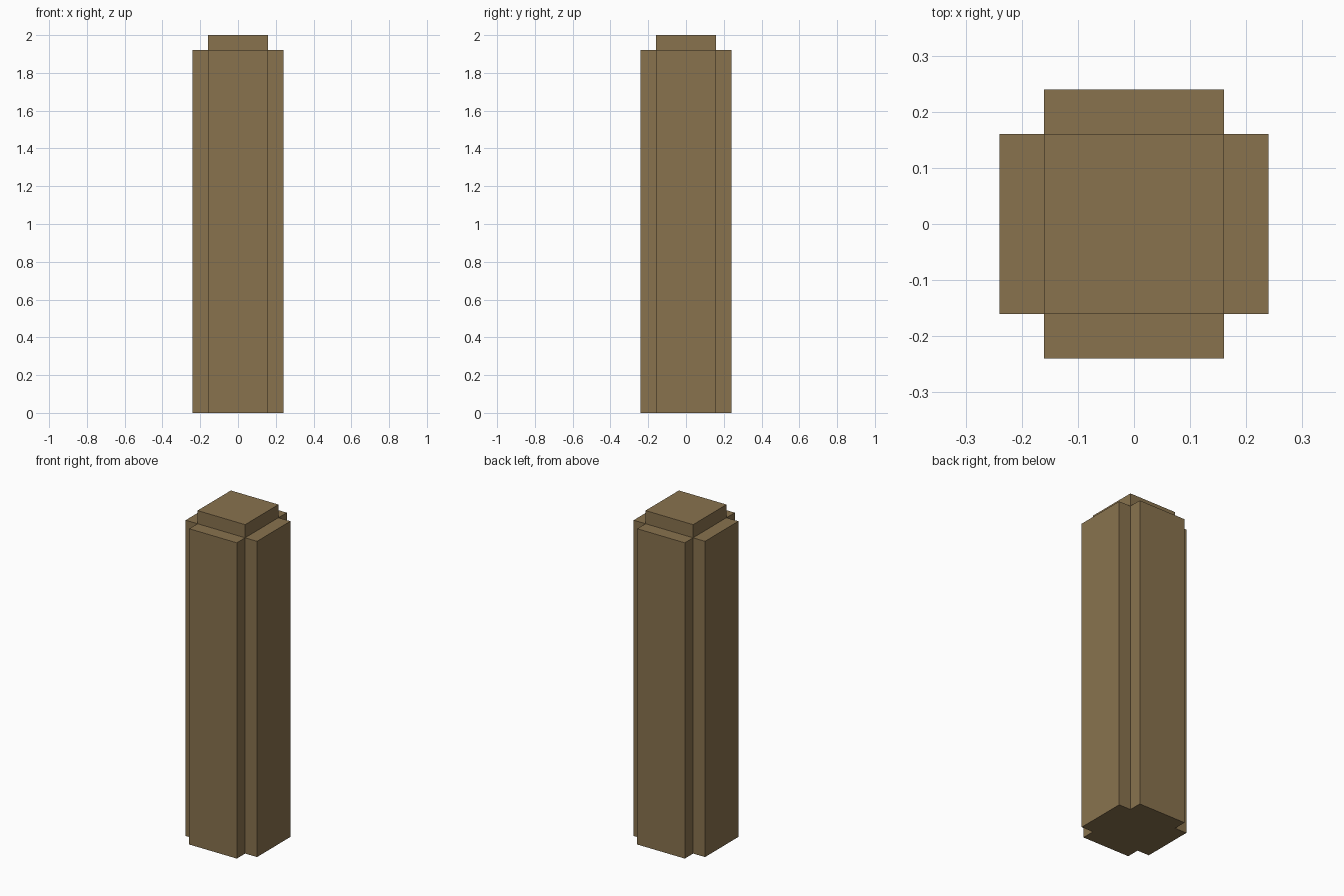
import bpy
import bmesh
from mathutils import Matrix

CORE = 0.32        # width of the square core
RIB_DEPTH = 0.08   # how far each side rib stands out
RIB_TOP = 1.92
HEIGHT = 2.0

cube = bpy.data.objects.get("Cube")
if cube:
    bpy.data.objects.remove(cube, do_unlink=True)

# Single brown wood colour
wood = bpy.data.materials.new("brown_wood")
wood.use_nodes = True
colour = (0.25, 0.171, 0.076, 1)
wood.diffuse_color = colour
wood.node_tree.nodes["Principled BSDF"].inputs["Base Color"].default_value = colour

# Square core up to the top of the ribs
bm = bmesh.new()
size = Matrix.Diagonal((CORE, CORE, RIB_TOP, 1))
bmesh.ops.create_cube(bm, size=1, matrix=Matrix.Translation((0, 0, RIB_TOP / 2)) @ size)
bm.normal_update()
sides = [f for f in bm.faces if abs(f.normal.z) < 0.5]
top = [f for f in bm.faces if f.normal.z > 0.5]

# Raised cap: the core continues above the ribs
cap = bmesh.ops.extrude_discrete_faces(bm, faces=top)["faces"][0]
bmesh.ops.translate(bm, verts=cap.verts, vec=(0, 0, HEIGHT - RIB_TOP))

# One rib pulled out of each side of the core
for rib in bmesh.ops.extrude_discrete_faces(bm, faces=sides)["faces"]:
    rib.normal_update()
    bmesh.ops.translate(bm, verts=rib.verts, vec=rib.normal * RIB_DEPTH)

bmesh.ops.recalc_face_normals(bm, faces=bm.faces)
mesh = bpy.data.meshes.new("ribbed_post")
bm.to_mesh(mesh)
bm.free()
mesh.materials.append(wood)
post = bpy.data.objects.new("ribbed_post", mesh)
bpy.context.collection.objects.link(post)
